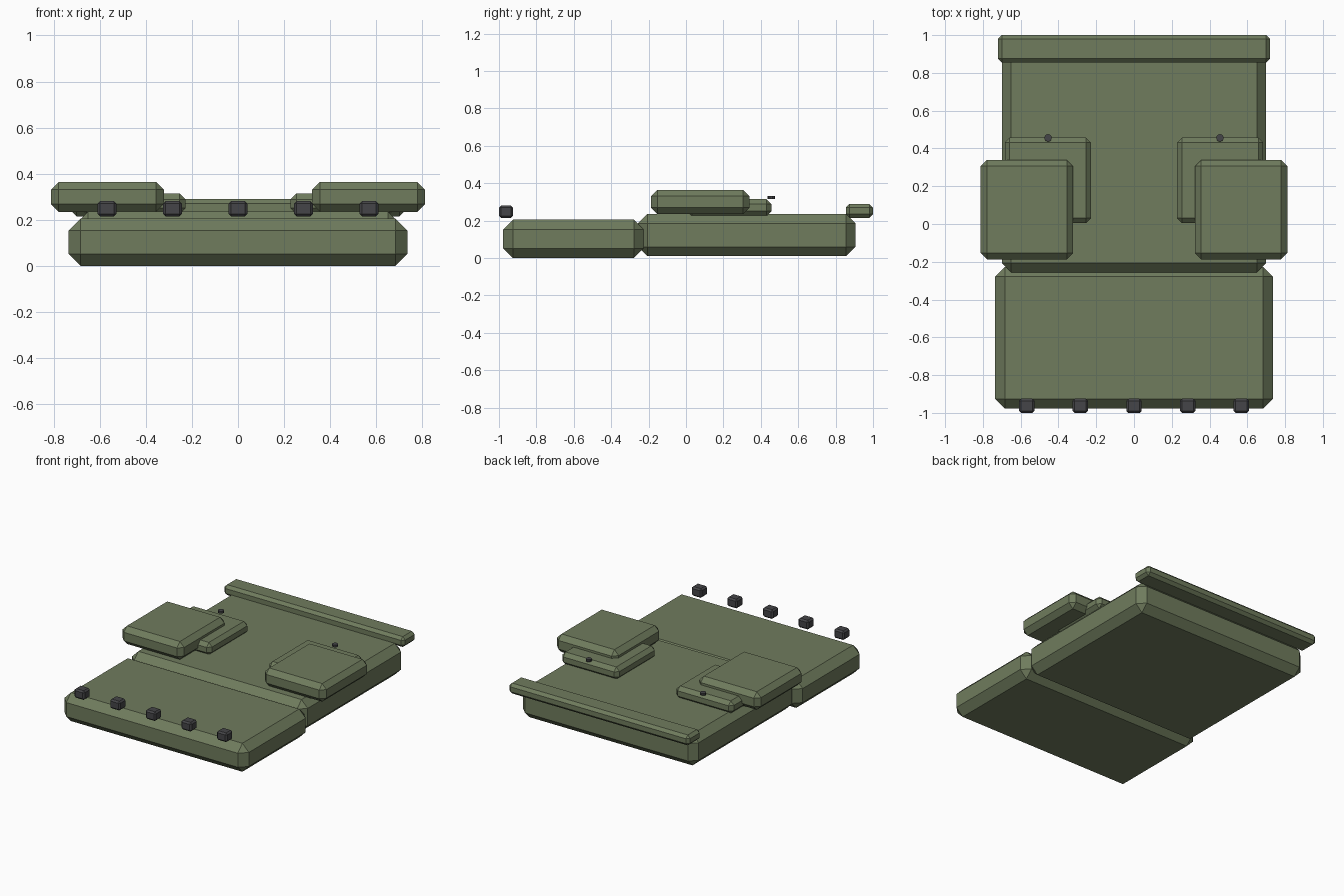
import bpy
import bmesh
from mathutils import Vector

if "Cube" in bpy.data.objects:
    bpy.data.objects.remove(bpy.data.objects["Cube"])


def material(name, colour):
    mat = bpy.data.materials.new(name)
    mat.diffuse_color = (*colour, 1)
    mat.use_nodes = True
    mat.node_tree.nodes["Principled BSDF"].inputs["Base Color"].default_value = mat.diffuse_color
    return mat


GREEN = material("olive_green", (0.16, 0.20, 0.11))
DARK = material("dark_grey", (0.06, 0.06, 0.065))


def finish(name, bm, mat):
    mesh = bpy.data.meshes.new(name)
    bm.to_mesh(mesh)
    bm.free()
    mesh.materials.append(mat)
    obj = bpy.data.objects.new(name, mesh)
    bpy.context.collection.objects.link(obj)
    return obj


def block(name, x, y, z, bevel, mat):
    """Chamfered box given by its (min, max) range on each axis."""
    lo, hi = (Vector(c) for c in zip(x, y, z))
    bm = bmesh.new()
    bmesh.ops.create_cube(bm, size=1)
    bmesh.ops.scale(bm, vec=hi - lo, verts=bm.verts)
    bmesh.ops.translate(bm, vec=(lo + hi) / 2, verts=bm.verts)
    bmesh.ops.bevel(bm, geom=bm.edges[:], offset=bevel, segments=1,
                    profile=0.5, affect='EDGES')
    return finish(name, bm, mat)


def knob(name, x, y, z, radius, height):
    bm = bmesh.new()
    bmesh.ops.create_cone(bm, cap_ends=True, segments=10, radius1=radius,
                          radius2=radius, depth=height)
    bmesh.ops.translate(bm, vec=(x, y, z), verts=bm.verts)
    return finish(name, bm, DARK)


# Main slabs and rear rail
block("front_slab", (-0.735, 0.735), (-0.978, -0.227), (0, 0.205), 0.052, GREEN)
block("rear_slab", (-0.70, 0.70), (-0.256, 0.905), (0.01, 0.236), 0.05, GREEN)
block("rear_rail", (-0.72, 0.72), (0.855, 1.0), (0.215, 0.29), 0.02, GREEN)

# Mirrored side pads, each with an inner plate and a knob
for side, s in (("left", -1), ("right", 1)):
    block(f"upper_pad_{side}", sorted((s * 0.322, s * 0.812)), (-0.187, 0.34),
          (0.235, 0.365), 0.034, GREEN)
    block(f"lower_plate_{side}", sorted((s * 0.228, s * 0.684)), (0.005, 0.457),
          (0.225, 0.315), 0.026, GREEN)
    knob(f"knob_{side}", s * 0.455, 0.456, 0.324, 0.02, 0.016)

# Row of small studs along the front edge
for i in range(5):
    x = (i - 2) * 0.284
    block(f"front_stud_{i + 1}", (x - 0.041, x + 0.041), (-1.0, -0.925),
          (0.215, 0.281), 0.011, DARK)
